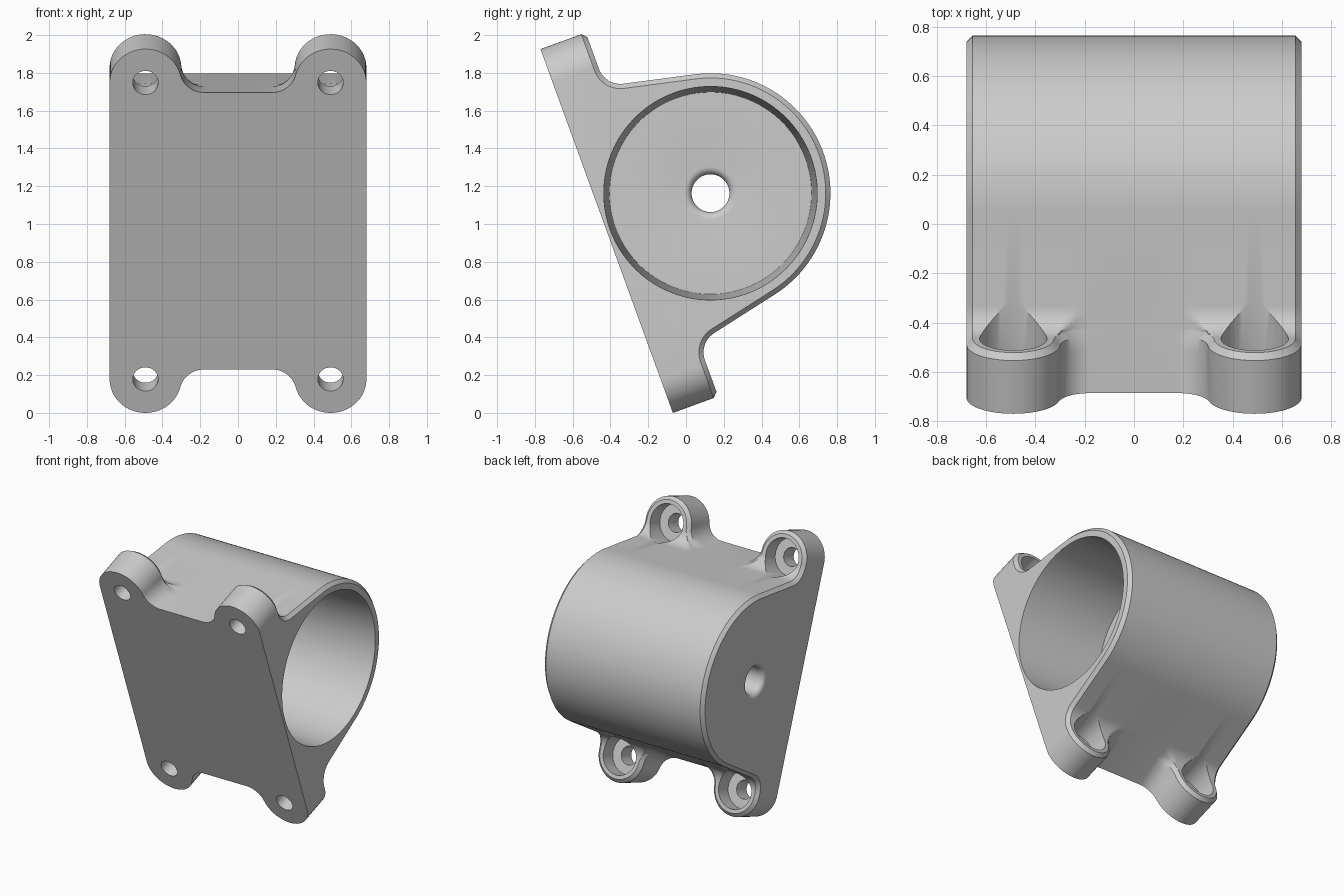
import bpy, bmesh
from math import sin, cos, tan, pi, sqrt, atan2, radians

if "Cube" in bpy.data.objects:
    bpy.data.objects.remove(bpy.data.objects["Cube"])

# Local frame: x across, y away from the mounting face, z along it
HALF_W, BEVEL = 0.68, 0.025
LUG_X, LUG_Z, LUG_R, LUG_T = 0.49, 0.835, 0.19, 0.255
BARREL_Y, BARREL_R = 0.585, 0.635
FLARE, BASE_Z = radians(12.5), 0.78
BLEND, FILLET = 0.13, 0.12


def edge_z(y):
    """Height of the flared body side at distance y from the face."""
    return BASE_Z - y * tan(FLARE)


def spread(a, b, n):
    return [a + (b - a) * i / n for i in range(n + 1)]


def lug_row(y, r, top=9.0):
    """Outline from the centre line, through the blend, round the lug."""
    low = edge_z(y)
    cz = low + BLEND
    dz = cz - LUG_Z
    dx = sqrt((r + BLEND) ** 2 - dz * dz)
    phi = atan2(dz, dx)
    pts = [(0, low)]
    pts += [(LUG_X - dx + BLEND * cos(a), cz + BLEND * sin(a))
            for a in spread(-pi / 2, -phi, 10)]
    pts += [(LUG_X + r * cos(a), LUG_Z + r * sin(a))
            for a in spread(pi - phi, 0, 24)[1:]]
    return [(x, y, max(low, min(z, top))) for x, z in pts]


def body_rows():
    rows = []
    # lug wall and its bevelled rim
    for y in spread(0, LUG_T - BEVEL, 4):
        rows.append(lug_row(y, LUG_R) + [(HALF_W, y, LUG_Z)])
    rim = (HALF_W, LUG_T - BEVEL, LUG_Z)
    rows.append(lug_row(LUG_T, LUG_R - BEVEL) + [rim])
    # fillet from lug back to body
    fy = LUG_T + FILLET
    fz = edge_z(fy) + FILLET / cos(FLARE)
    for a in spread(0, pi / 2 - FLARE, 10):
        y, z = fy - FILLET * cos(a), fz - FILLET * sin(a)
        big = FILLET + BEVEL
        side = (HALF_W, fy - big * cos(a), fz - big * sin(a))
        rows.append(lug_row(y, LUG_R - BEVEL, z) + [side])
    # flare and barrel
    xs = [p[0] for p in rows[-1][:-1]]
    for a in spread(FLARE, pi / 2, 28):
        y, z = BARREL_Y + BARREL_R * sin(a), BARREL_R * cos(a)
        inner = BARREL_R - BEVEL
        side = (HALF_W, BARREL_Y + inner * sin(a), inner * cos(a))
        rows.append([(x, y, z) for x in xs] + [side])
    return rows


def make_object(name, bm):
    mesh = bpy.data.meshes.new(name)
    bmesh.ops.recalc_face_normals(bm, faces=bm.faces[:])
    bm.to_mesh(mesh)
    bm.free()
    ob = bpy.data.objects.new(name, mesh)
    bpy.context.collection.objects.link(ob)
    return ob


def build_quarter():
    bm = bmesh.new()
    found = {}

    def vert(p):
        key = tuple(round(c, 5) + 0.0 for c in p)
        if key not in found:
            found[key] = bm.verts.new(key)
        return found[key]

    def face(points):
        vs = list(dict.fromkeys(vert(p) for p in points))
        if len(vs) > 2 and not bm.faces.get(vs):
            bm.faces.new(vs)

    rows = body_rows()
    for a, b in zip(rows, rows[1:]):
        for i in range(len(a) - 1):
            face((a[i], a[i + 1], b[i + 1], b[i]))
    face(rows[0] + [(HALF_W, 0, 0), (0, 0, 0)])
    face([r[-1] for r in rows] + [(HALF_W, 0, 0)])
    return make_object("bracket_body", bm)


def lathe(bm, profile, place, n):
    """Revolve (distance, radius) points; place maps them into the frame."""
    rings = [[bm.verts.new(place(d, r * cos(2 * pi * k / n), r * sin(2 * pi * k / n)))
              for k in range(n)] for d, r in profile]
    for a, b in zip(rings, rings[1:]):
        for k in range(n):
            j = (k + 1) % n
            bm.faces.new((a[k], a[j], b[j], b[k]))
    bm.faces.new(rings[0])
    bm.faces.new(rings[-1])


body = build_quarter()
mirror = body.modifiers.new("mirror", 'MIRROR')
mirror.use_axis = (True, False, True)
mirror.merge_threshold = 0.0001

# Tapered bore, open at +x, with a rounded shaft hole through the closed end
cut = bmesh.new()
floor_x, shaft, rnd = -0.02, 0.1, 0.04
bore = [(HALF_W + 0.02, 0.566), (floor_x, 0.535)]
bore += [(floor_x - rnd + rnd * cos(a), shaft + rnd - rnd * sin(a))
         for a in spread(0, pi / 2, 6)]
bore += [(-HALF_W + rnd - rnd * sin(a), shaft + rnd - rnd * cos(a))
         for a in spread(0, pi / 2, 6)]
bore.append((-HALF_W - 0.05, shaft + rnd))
lathe(cut, bore, lambda d, u, v: (d, BARREL_Y + u, v), 96)

# Counterbored screw holes in the four lugs
screw = [(-0.1, 0.067), (0.13, 0.067), (0.13, 0.137), (0.6, 0.137)]
for sx in (-1, 1):
    for sz in (-1, 1):
        lathe(cut, screw, lambda d, u, v: (sx * LUG_X + u, d, sz * LUG_Z + v), 40)
cutter = make_object("hole_cutter", cut)
cutter.hide_render = True

boolean = body.modifiers.new("holes", 'BOOLEAN')
boolean.operation = 'DIFFERENCE'
boolean.solver = 'EXACT'
boolean.object = cutter

# Bake the modifiers and drop the cutter
deps = bpy.context.evaluated_depsgraph_get()
body.data = bpy.data.meshes.new_from_object(body.evaluated_get(deps))
body.modifiers.clear()
bpy.data.objects.remove(cutter)

# Lean the bracket back
body.location = (0, -0.42, 0.963)
body.rotation_euler = (radians(20), 0, 0)

grey = bpy.data.materials.new("plain_grey")
grey.use_nodes = True
colour = (0.6, 0.6, 0.6, 1)
grey.diffuse_color = colour
grey.node_tree.nodes["Principled BSDF"].inputs["Base Color"].default_value = colour
body.data.materials.clear()
body.data.materials.append(grey)

bpy.ops.object.select_all(action='DESELECT')
body.select_set(True)
bpy.context.view_layer.objects.active = body
bpy.ops.object.shade_smooth_by_angle(angle=radians(30))
